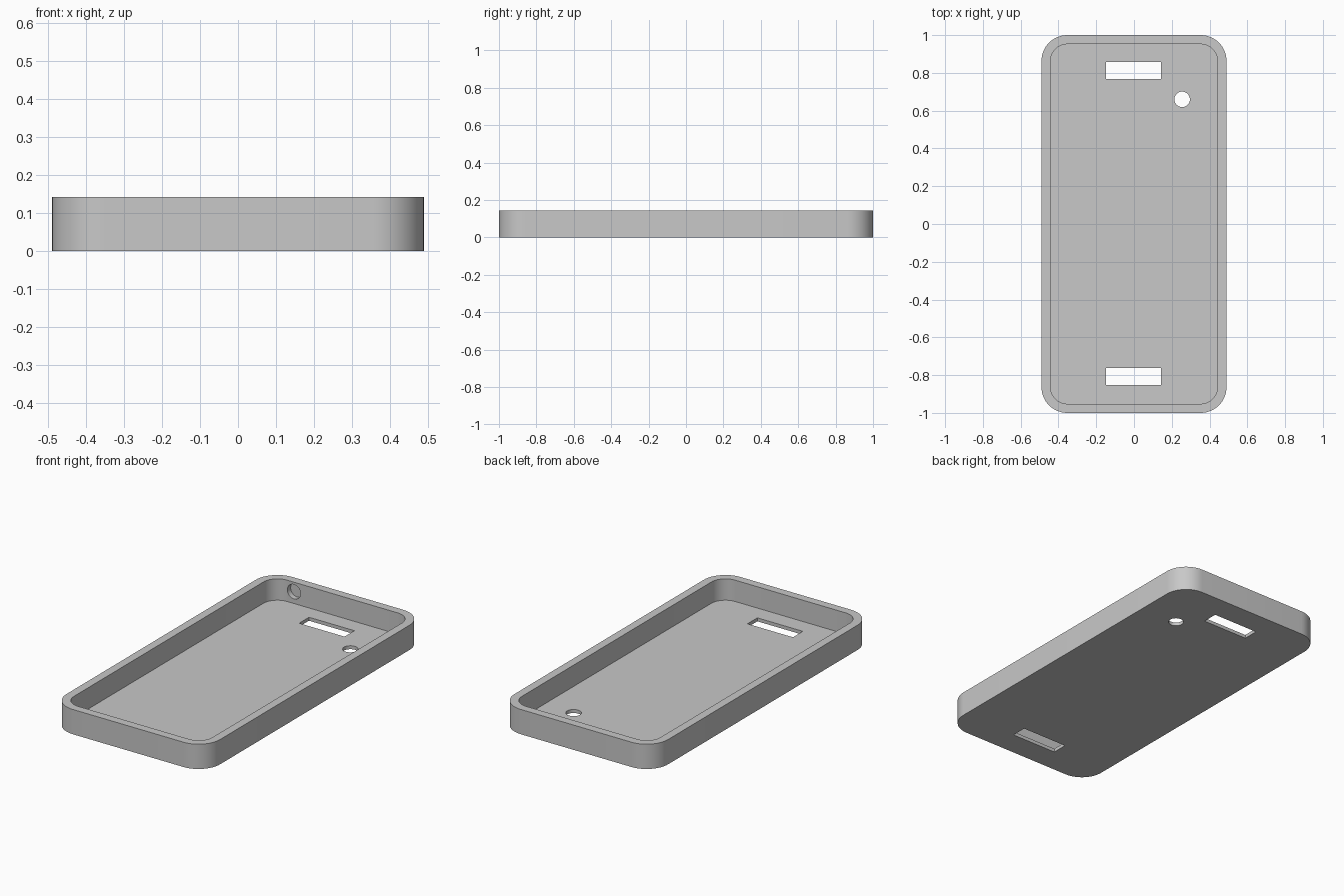
import bpy, bmesh, math
from mathutils import Matrix

cube = bpy.data.objects.get("Cube")
if cube:
    bpy.data.objects.remove(cube, do_unlink=True)

HALF_X, HALF_Y, HEIGHT = 0.49, 1.0, 0.143
WALL, FLOOR, RADIUS = 0.048, 0.02, 0.137

grey = bpy.data.materials.new("light grey")
grey.use_nodes = True
colour = (0.58, 0.58, 0.58, 1)
grey.diffuse_color = colour
grey.node_tree.nodes["Principled BSDF"].inputs["Base Color"].default_value = colour


def make_object(name, bm):
    bmesh.ops.recalc_face_normals(bm, faces=bm.faces)
    mesh = bpy.data.meshes.new(name)
    bm.to_mesh(mesh)
    bm.free()
    mesh.materials.append(grey)
    obj = bpy.data.objects.new(name, mesh)
    bpy.context.collection.objects.link(obj)
    return obj


def rounded_block(name, hx, hy, radius, z0, z1, steps=14):
    """Upright block with rounded vertical corners."""
    bm = bmesh.new()
    ring = []
    corners = [(1, 1), (-1, 1), (-1, -1), (1, -1)]
    for i, (sx, sy) in enumerate(corners):
        for k in range(steps + 1):
            a = math.pi / 2 * (i + k / steps)
            ring.append(bm.verts.new((sx * (hx - radius) + radius * math.cos(a),
                                      sy * (hy - radius) + radius * math.sin(a), z0)))
    base = bm.faces.new(ring)
    out = bmesh.ops.extrude_face_region(bm, geom=[base], use_keep_orig=True)
    top = [v for v in out["geom"] if isinstance(v, bmesh.types.BMVert)]
    bmesh.ops.translate(bm, verts=top, vec=(0, 0, z1 - z0))
    return make_object(name, bm)


def box(name, centre, size):
    bm = bmesh.new()
    bmesh.ops.create_cube(bm, size=1,
                          matrix=Matrix.Translation(centre) @ Matrix.Diagonal((*size, 1)))
    return make_object(name, bm)


def cylinder(name, centre, radius, depth, turn=0):
    bm = bmesh.new()
    bmesh.ops.create_cone(bm, cap_ends=True, segments=40, radius1=radius, radius2=radius,
                          depth=depth,
                          matrix=Matrix.Translation(centre) @ Matrix.Rotation(turn, 4, "X"))
    return make_object(name, bm)


# Outer shell
case = rounded_block("tray_case", HALF_X, HALF_Y, RADIUS, 0, HEIGHT)

# Cavity, strap slots, floor hole and blind recess inside the back wall
cutters = [
    rounded_block("cavity_cutter", HALF_X - WALL, HALF_Y - WALL, RADIUS - WALL,
                  FLOOR, HEIGHT + 0.1),
    box("back_slot_cutter", (-0.003, 0.813, 0), (0.29, 0.09, 0.1)),
    box("front_slot_cutter", (-0.003, -0.808, 0), (0.29, 0.09, 0.1)),
    cylinder("floor_hole_cutter", (0.255, 0.66, 0), 0.041, 0.1),
    cylinder("wall_recess_cutter", (-0.31, HALF_Y - WALL, 0.088), 0.042, 0.06, math.pi / 2),
]

bpy.context.view_layer.objects.active = case
for cutter in cutters:
    cutter.hide_render = True
    mod = case.modifiers.new(cutter.name, "BOOLEAN")
    mod.operation = "DIFFERENCE"
    mod.solver = "EXACT"
    mod.object = cutter
    bpy.ops.object.modifier_apply(modifier=mod.name)
    bpy.data.objects.remove(cutter, do_unlink=True)

# Smooth corners, crisp rims
bpy.ops.object.select_all(action="DESELECT")
case.select_set(True)
bpy.ops.object.shade_smooth_by_angle(angle=math.radians(30))
